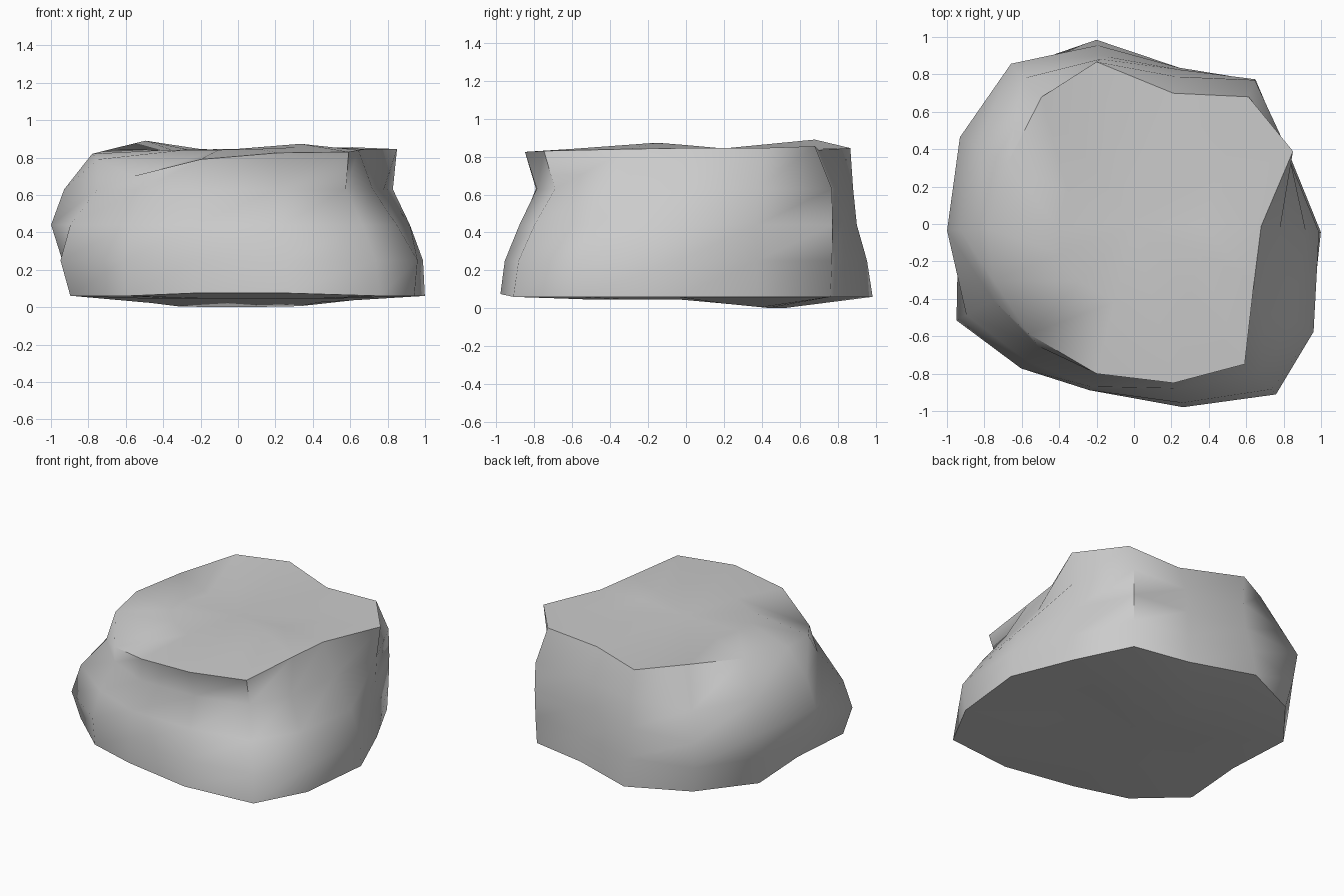
import bpy, bmesh
from math import radians, sin, cos, exp

if "Cube" in bpy.data.objects:
    bpy.data.objects.remove(bpy.data.objects["Cube"])

# Column directions: sides and the slightly twisted top rim
angles = [-2.5, 24.5, 50, 73.8, 101.5, 127.5, 153.5, 182, 208.5, 232, 255, 285, 309.8, 329]
top_angles = [-1, 24.6, 48, 73.3, 103, 126, 154.8, 182, 202, 226.5, 256, 284, 308.3, 335]

# Height levels and the radius of every column at each level, then the rim
levels = [0.06, 0.25, 0.44, 0.63]
radii = [
    [1.00, .91, .995, .87, 1.005, 1.00, .99, .86, 1.02, .965, .92, 1.014, 1.186, 1.10],
    [.99, .90, 1.005, .87, .975, 1.05, 1.02, .94, 1.08, .98, .92, .99, 1.15, 1.12],
    [.92, .90, 1.01, .86, .92, 1.08, 1.04, 1.00, 1.02, .93, .90, .91, 1.04, .99],
    [.78, .91, 1.005, .82, .90, .98, .93, .93, .855, .83, .82, .815, .90, .84],
]
top_radii = [.68, .935, .915, .73, .89, .84, .75, .78, .81, .813, .825, .876, .955, .71]
top_z = [.845, .845, .855, .835, .845, .89, .845, .82, .79, .70, .79, .825, .83, .84]

bm = bmesh.new()


def ring(rads, angs, heights):
    return [bm.verts.new((r * cos(radians(a)), r * sin(radians(a)), z))
            for r, a, z in zip(rads, angs, heights)]


def bridge(lower, upper):
    n = len(lower)
    for i in range(n):
        j = (i + 1) % n
        bm.faces.new((lower[i], lower[j], upper[j], upper[i]))


def cap(edge, height):
    # Inner ring and centre point give each cap its gentle undulation
    inner = []
    for v in edge:
        x, y = v.co.x * 0.52, v.co.y * 0.52
        inner.append(bm.verts.new((x, y, height(x, y))))
    centre = bm.verts.new((0, 0, height(0, 0)))
    bridge(edge, inner)
    for i in range(len(inner)):
        bm.faces.new((inner[i], inner[(i + 1) % len(inner)], centre))


# Weathered sides
rings = [ring(r, angles, [z] * 14) for r, z in zip(radii, levels)]
rings.append(ring(top_radii, top_angles, top_z))
for v in rings[0][10:12]:
    v.co.z += 0.015
for a, b in zip(rings, rings[1:]):
    bridge(a, b)

# Gently uneven top and underside
cap(rings[-1], lambda x, y: 0.84 + 0.035 * exp(-((x - .28) ** 2 + (y + .16) ** 2) / .06))
cap(rings[0], lambda x, y: max(0.0, 0.045 - 0.1 * max(0, y)))

bmesh.ops.recalc_face_normals(bm, faces=bm.faces)
mesh = bpy.data.meshes.new("boulder")
bm.to_mesh(mesh)
bm.free()
boulder = bpy.data.objects.new("boulder", mesh)
bpy.context.collection.objects.link(boulder)
bpy.context.view_layer.objects.active = boulder
boulder.select_set(True)
bpy.ops.object.shade_smooth_by_angle(angle=radians(58))
